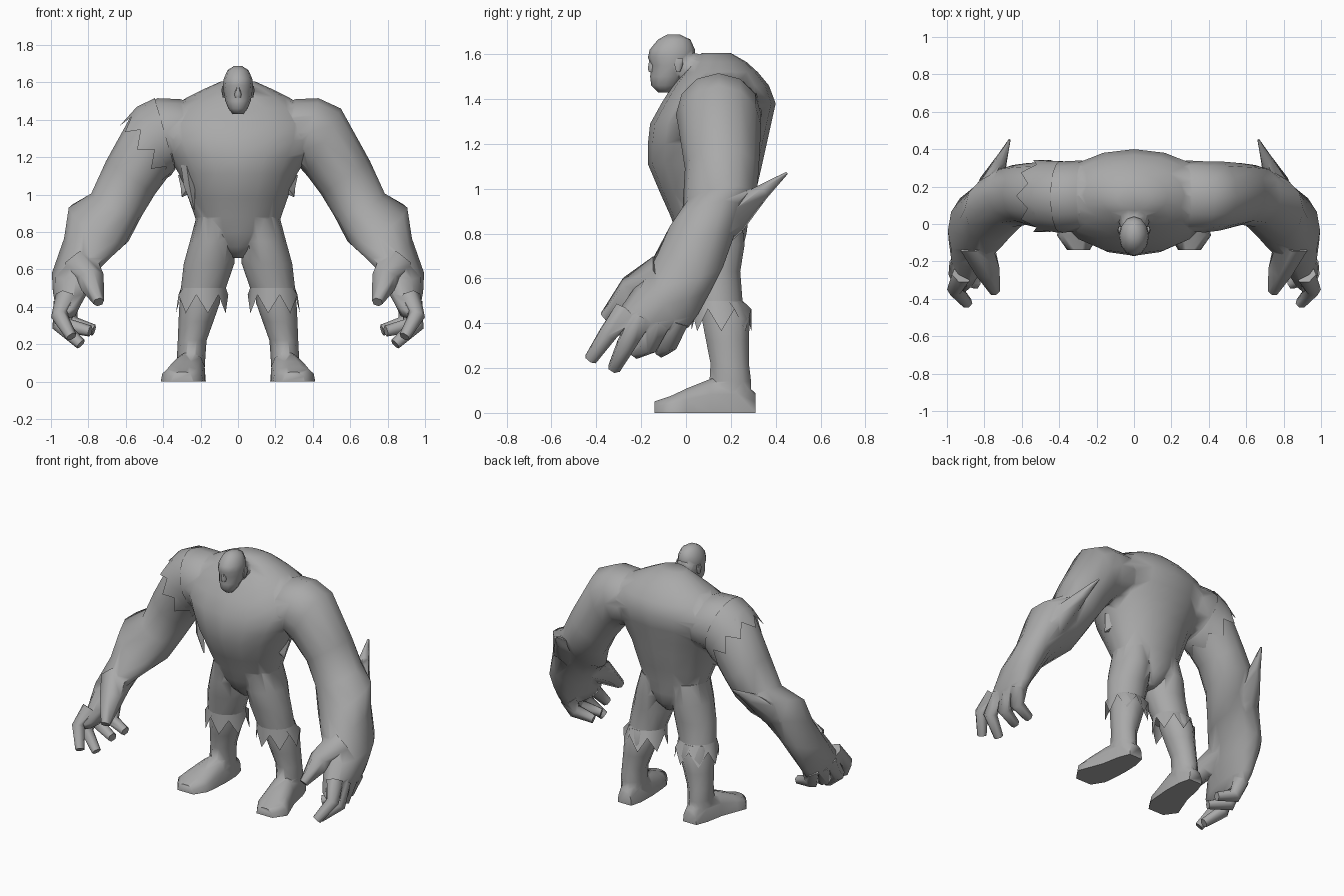
import bpy, bmesh, math
from mathutils import Vector as V

skin = bpy.data.materials.new("mid grey")
skin.diffuse_color = (0.4, 0.4, 0.4, 1)


def finish(me):
    me.shade_smooth()
    me.set_sharp_from_angle(angle=math.radians(66))


def loft(name, rings, n=12, mirror=False, cap=True, power=1.0, jag=None, flat=0.0):
    """Skin a list of (centre, half axis u, half axis v) rings."""
    bm = bmesh.new()
    loops = []
    for r, (c, u, v) in enumerate(rings):
        loop = []
        for i in range(n):
            t = 2 * math.pi * i / n
            a, b = math.cos(t), math.sin(t)
            a = math.copysign(abs(a) ** power, a)
            b = math.copysign(abs(b) ** power, b)
            p = V(c) + V(u) * a + V(v) * b
            if jag and r == len(rings) - 1:
                p += V(jag) * (1 if i % 2 == 0 else -0.8)
            if p.z < flat:
                p.z = 0
            loop.append(bm.verts.new(p))
        loops.append(loop)
    for a, b in zip(loops, loops[1:]):
        for i in range(n):
            j = (i + 1) % n
            bm.faces.new((a[i], a[j], b[j], b[i]))
    if cap:
        bm.faces.new(loops[0])
        bm.faces.new(loops[-1])
    bmesh.ops.recalc_face_normals(bm, faces=bm.faces)
    me = bpy.data.meshes.new(name)
    bm.to_mesh(me)
    bm.free()
    me.materials.append(skin)
    finish(me)
    ob = bpy.data.objects.new(name, me)
    bpy.context.collection.objects.link(ob)
    if mirror:
        ob.modifiers.new("mirror", 'MIRROR').use_mirror_merge = False
    return ob


def slices(rows):
    """Horizontal rings from (z, centre x, half width, front y, back y)."""
    return [((x, (f + b) / 2, z), (w, 0, 0), (0, (b - f) / 2, 0)) for z, x, w, f, b in rows]


def limb(name, pts, radii, n=6, mirror=True):
    """Tapered tube through points."""
    pts = [V(p) for p in pts]
    rings = []
    for i, (p, r) in enumerate(zip(pts, radii)):
        d = (pts[min(i + 1, len(pts) - 1)] - pts[max(i - 1, 0)]).normalized()
        u = d.cross(V((0, 1, 0))).normalized()
        rings.append((p, u * r, d.cross(u) * r))
    return loft(name, rings, n, mirror)


def merge(base, parts):
    """Fuse parts into the base as one skin."""
    for p in parts:
        m = base.modifiers.new("union", 'BOOLEAN')
        m.operation, m.solver, m.object = 'UNION', 'EXACT', p
    bpy.context.view_layer.update()
    me = bpy.data.meshes.new_from_object(base.evaluated_get(bpy.context.evaluated_depsgraph_get()))
    base.modifiers.clear()
    base.data = me
    finish(me)
    for p in parts:
        bpy.data.objects.remove(p)


# Torso, from crotch to upper back
body = loft("body", slices([
    (0.66, 0, 0.03, 0.06, 0.20), (0.72, 0, 0.12, 0.00, 0.25), (0.80, 0, 0.205, -0.04, 0.27),
    (0.88, 0, 0.23, -0.07, 0.28), (0.98, 0, 0.265, -0.115, 0.31), (1.11, 0, 0.315, -0.17, 0.34),
    (1.20, 0, 0.37, -0.17, 0.36), (1.29, 0, 0.42, -0.16, 0.38), (1.38, 0, 0.43, -0.11, 0.40),
    (1.46, 0, 0.37, -0.06, 0.37), (1.52, 0, 0.27, -0.01, 0.32), (1.565, 0, 0.18, 0.03, 0.27),
    (1.605, 0, 0.09, 0.07, 0.20)]), 16)
parts = []

# Neck and head
parts.append(limb("neck", [(0, 0.15, 1.47), (0, 0.06, 1.51), (0, -0.03, 1.555)],
                  [0.125, 0.095, 0.068], 10, False))
parts.append(loft("head", slices([
    (1.43, 0, 0.028, -0.125, -0.06), (1.46, 0, 0.052, -0.155, -0.03), (1.50, 0, 0.068, -0.16, 0.0),
    (1.55, 0, 0.077, -0.155, 0.03), (1.585, 0, 0.08, -0.17, 0.04), (1.62, 0, 0.076, -0.162, 0.04),
    (1.665, 0, 0.056, -0.125, 0.02), (1.687, 0, 0.022, -0.085, -0.025)]), 12))
loft("nose", slices([(1.52, 0, 0.02, -0.168, -0.12), (1.535, 0, 0.02, -0.174, -0.12),
                     (1.58, 0, 0.01, -0.165, -0.13)]), 6)
loft("ear", slices([(1.52, 0.072, 0.01, -0.045, -0.025), (1.555, 0.077, 0.012, -0.055, -0.01),
                    (1.58, 0.075, 0.01, -0.045, -0.01)]), 6, True)

# Arm from chest to knuckles
parts.append(loft("arm", [
    ((0.16, 0.15, 1.33), (0.02, 0, 0.14), (0, 0.15, 0)),
    ((0.28, 0.15, 1.335), (0.03, 0, 0.175), (0, 0.19, 0)),
    ((0.38, 0.145, 1.33), (0.05, 0, 0.185), (0, 0.19, 0)),
    ((0.46, 0.15, 1.28), (0.09, 0, 0.18), (0, 0.185, 0)),
    ((0.575, 0.16, 1.09), (0.13, 0, 0.09), (0, 0.165, 0)),
    ((0.65, 0.15, 0.945), (0.135, 0, 0.06), (0, 0.165, 0.03)),
    ((0.745, 0.08, 0.84), (0.16, 0, 0.09), (0, 0.175, 0.06)),
    ((0.79, 0.03, 0.735), (0.14, 0, 0.03), (0, 0.19, 0.07)),
    ((0.865, -0.035, 0.60), (0.13, 0, -0.02), (0, 0.20, 0.05)),
    ((0.885, -0.095, 0.50), (0.105, 0, -0.02), (0, 0.21, 0.05)),
    ((0.905, -0.155, 0.41), (0.07, 0, -0.01), (0, 0.21, 0.03)),
    ((0.91, -0.165, 0.36), (0.045, 0, 0), (0, 0.175, 0.02))], 12, True))
parts.append(limb("elbow_spike", [(0.80, 0.05, 0.78), (0.765, 0.21, 0.87), (0.71, 0.34, 0.985),
                                  (0.665, 0.45, 1.07)], [0.12, 0.075, 0.035, 0.006], 6))

# Curled fingers and thumb
fingers = [
    [(0.92, -0.27, 0.45), (0.955, -0.35, 0.35), (0.89, -0.425, 0.24)],
    [(0.93, -0.20, 0.42), (0.95, -0.27, 0.30), (0.84, -0.32, 0.20)],
    [(0.92, -0.12, 0.40), (0.92, -0.17, 0.30), (0.79, -0.22, 0.27)],
    [(0.91, -0.04, 0.41), (0.89, -0.08, 0.31), (0.77, -0.11, 0.275)]]
for path in fingers:
    parts.append(limb("finger", path, [0.057, 0.045, 0.03]))
parts.append(limb("thumb", [(0.84, -0.10, 0.61), (0.785, -0.24, 0.54), (0.745, -0.36, 0.425)],
                  [0.10, 0.075, 0.03]))

# Thighs
parts.append(loft("thigh", slices([
    (0.88, 0.115, 0.108, -0.03, 0.25), (0.75, 0.135, 0.122, -0.03, 0.265),
    (0.63, 0.155, 0.135, 0.0, 0.245), (0.50, 0.185, 0.12, 0.025, 0.255)]), 14, True))
merge(body, parts)

# Torn sleeve on one shoulder only
loft("torn_sleeve", [
    ((-0.39, 0.145, 1.325), (-0.055, 0, 0.19), (0, 0.195, 0)),
    ((-0.45, 0.15, 1.285), (-0.09, 0, 0.185), (0, 0.19, 0)),
    ((-0.49, 0.15, 1.245), (-0.11, 0, 0.155), (0, 0.195, 0))],
     18, cap=False, jag=(-0.03, 0, -0.03))

# Ragged shirt ends at the waist
limb("shirt_tatter", [(0.27, 0.10, 1.10), (0.275, 0.08, 1.02), (0.30, 0.07, 0.99)],
     [0.05, 0.03, 0.004], 4)
limb("shirt_tear", [(-0.28, -0.02, 1.19), (-0.26, -0.035, 1.05), (-0.235, -0.03, 0.92)],
     [0.03, 0.03, 0.004], 4, False)

# Jagged trouser hem, open at the bottom
loft("trouser_hem", slices([
    (0.50, 0.185, 0.12, 0.025, 0.255), (0.42, 0.192, 0.14, 0.02, 0.295)]),
     14, True, cap=False, jag=(0, 0, -0.055))

# Lower legs
leg = loft("lower_leg", slices([
    (0.495, 0.195, 0.10, 0.065, 0.26), (0.42, 0.205, 0.108, 0.065, 0.29), (0.32, 0.225, 0.093, 0.085, 0.285),
    (0.22, 0.245, 0.077, 0.105, 0.285), (0.14, 0.25, 0.076, 0.10, 0.295), (0.04, 0.25, 0.07, 0.10, 0.295)]),
     10, True)

# Feet with flat soles, wider at the ground, toes turned out
foot = loft("foot", [((x, y, 0), (w, 0, 0), (0, 0, h)) for x, y, w, h in (
    (0.245, 0.31, 0.05, 0.09), (0.25, 0.23, 0.075, 0.16), (0.26, 0.11, 0.088, 0.155),
    (0.285, 0.0, 0.105, 0.11), (0.30, -0.06, 0.113, 0.08), (0.297, -0.14, 0.06, 0.052))],
     14, True, power=0.75, flat=0.001)
merge(leg, [foot])
